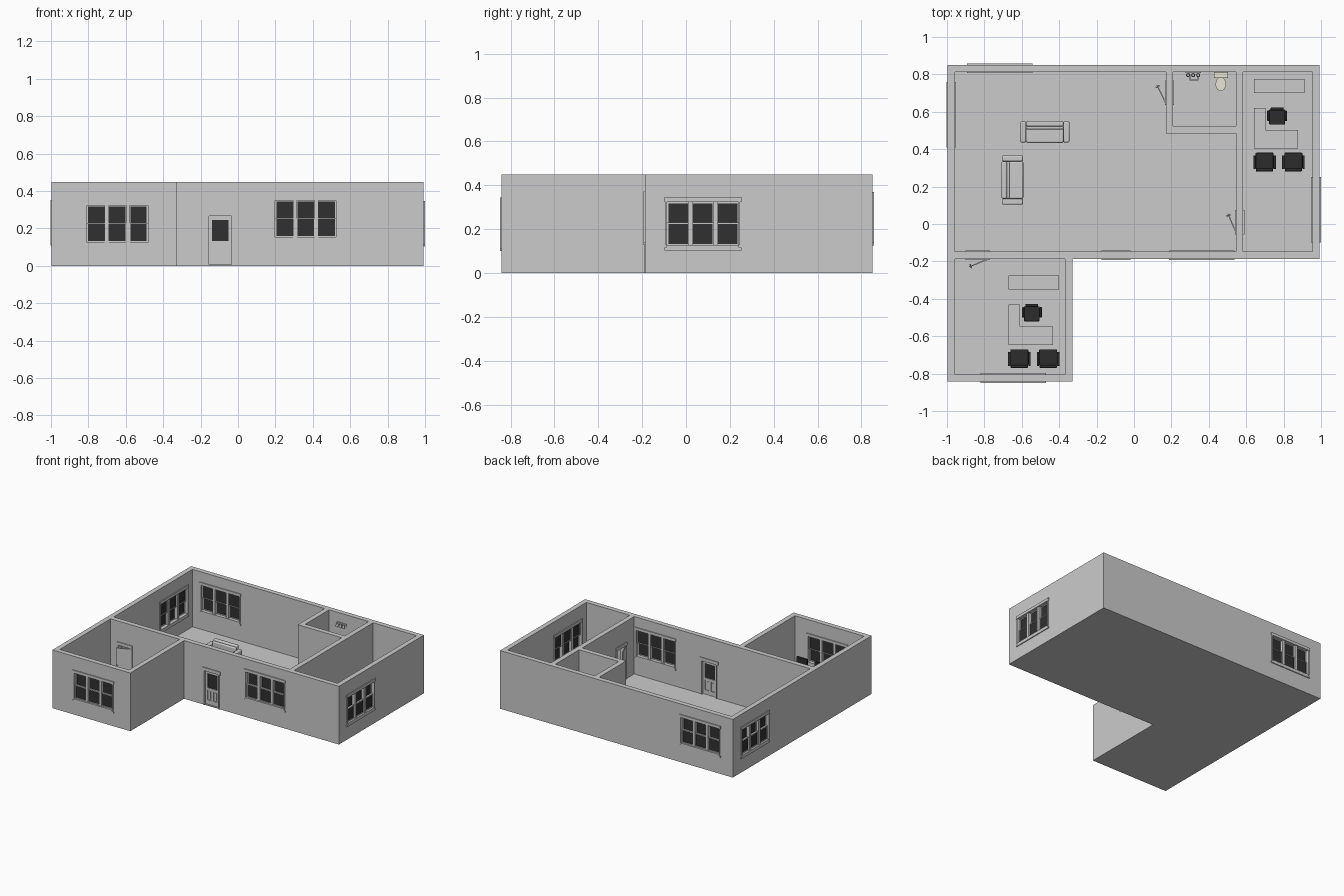
import bpy, bmesh, math
from mathutils import Matrix, Vector


def material(name, rgb):
    m = bpy.data.materials.new(name)
    m.diffuse_color = (*rgb, 1)
    return m


GLASS = material("dark_glass", (0.03, 0.03, 0.03))
BLACK = material("black_fabric", (0.025, 0.025, 0.025))
CREAM = material("cream_ceramic", (0.8, 0.78, 0.66))
H, FLOOR, T = 0.449, 0.006, 0.019        # wall height, floor, half wall thickness


def finish(name, bm, mat=None, mtx=Matrix(), bevel=0):
    bmesh.ops.transform(bm, matrix=mtx, verts=bm.verts)
    bmesh.ops.recalc_face_normals(bm, faces=bm.faces)
    me = bpy.data.meshes.new(name)
    bm.to_mesh(me)
    bm.free()
    ob = bpy.data.objects.new(name, me)
    bpy.context.collection.objects.link(ob)
    if mat:
        me.materials.append(mat)
    if bevel:
        b = ob.modifiers.new("soft_edges", 'BEVEL')
        b.width, b.segments = bevel, 3
        bpy.context.view_layer.objects.active = ob
        bpy.ops.object.select_all(action='DESELECT')
        ob.select_set(True)
        bpy.ops.object.shade_smooth_by_angle(angle=math.radians(40))
    return ob


def boxes(name, items, mat=None, mtx=Matrix(), bevel=0):
    """One object from boxes given as (x0, x1, y0, y1, z0, z1)."""
    bm = bmesh.new()
    for x0, x1, y0, y1, z0, z1 in items:
        m = Matrix.Translation(((x0 + x1) / 2, (y0 + y1) / 2, (z0 + z1) / 2))
        bmesh.ops.create_cube(bm, size=1, matrix=m @ Matrix.Diagonal((x1 - x0, y1 - y0, z1 - z0, 1)))
    return finish(name, bm, mat, mtx, bevel)


def prism(name, outlines, z0, z1, mat=None, mtx=Matrix()):
    bm = bmesh.new()
    for pts in outlines:
        f = bm.faces.new([bm.verts.new((x, y, z0)) for x, y in pts])
        new = bmesh.ops.extrude_face_region(bm, geom=[f])["geom"]
        bmesh.ops.translate(bm, vec=(0, 0, z1 - z0), verts=[v for v in new if isinstance(v, bmesh.types.BMVert)])
    return finish(name, bm, mat, mtx)


def rect(x0, x1, y0, y1):
    return [(x0, y0), (x1, y0), (x1, y1), (x0, y1)]


def at(x, y, z=0, deg=0):
    return Matrix.Translation((x, y, z)) @ Matrix.Rotation(math.radians(deg), 4, 'Z')


def cut(ob, cutter):
    mod = ob.modifiers.new("cut", 'BOOLEAN')
    mod.operation, mod.solver, mod.object = 'DIFFERENCE', 'EXACT', cutter
    dg = bpy.context.evaluated_depsgraph_get()
    me = bpy.data.meshes.new_from_object(ob.evaluated_get(dg))
    ob.modifiers.clear()
    ob.data = me
    bpy.data.objects.remove(cutter)


# openings: local x runs along the wall, local -y points outwards
windows = {"annex": at(-0.645, -0.823, 0.2225), "front": at(0.362, -0.167, 0.25),
           "right": at(0.973, 0.077, 0.224, 90), "left": at(-0.977, 0.583, 0.23, -90),
           "back": at(-0.718, 0.832, 0.248, 180)}
doorways = {"entry": (at(-0.095, -0.167), 0.06, 0.0775), "annex": (at(-0.835, -0.167), 0.055, 0.065),
            "bath": (at(0.19, 0.701, 0, -90), 0.055, 0.065), "office": (at(0.565, 0.01, 0, -90), 0.055, 0.065)}

# shell: outline minus rooms minus openings
shell = prism("walls_and_floor", [[(-0.996, -0.842), (-0.33, -0.842), (-0.33, -0.186), (0.992, -0.186),
                                   (0.992, 0.851), (-0.996, 0.851)]], 0, H)
cut(shell, prism("rooms", [
    [(-0.958, -0.148), (0.546, -0.148), (0.546, 0.485), (0.171, 0.485), (0.171, 0.813), (-0.958, 0.813)],
    rect(0.209, 0.546, 0.523, 0.813), rect(0.584, 0.954, -0.148, 0.813),
    rect(-0.958, -0.368, -0.804, -0.186)], FLOOR, 0.6))
for m in windows.values():
    cut(shell, boxes("hole", [(-0.163, 0.163, -0.03, 0.03, -0.097, 0.1)], mtx=m))
for m, w, _ in doorways.values():
    cut(shell, boxes("hole", [(-w, w, -0.03, 0.03, FLOOR, 0.265)], mtx=m))

# triple double-hung windows with trim on both faces
for name, m in windows.items():
    frame, glass = [], []
    for s in (-1, 1):
        a, b = sorted((s * T, s * (T + 0.007)))
        frame += [(-0.175, 0.175, a, b, 0.1, 0.122), (-0.175, 0.175, a, b, -0.122, -0.108),
                  (-0.165, 0.165, a, b, -0.108, -0.097)]
        frame += [(min(c, c + e), max(c, c + e), a, b, -0.097, 0.1)
                  for c, e in ((-0.163, -0.007), (0.163, 0.007))]
    frame += [(c - 0.011, c + 0.011, -T, T, -0.097, 0.1) for c in (-0.0567, 0.0567)]
    for c in (-0.113, 0, 0.113):
        for y, z0, z1 in ((-0.012, -0.097, 0.006), (0.0, -0.002, 0.1)):
            frame += [(c - 0.05, c - 0.044, y, y + 0.012, z0, z1), (c + 0.044, c + 0.05, y, y + 0.012, z0, z1),
                      (c - 0.045, c + 0.045, y, y + 0.012, z0, z0 + 0.006),
                      (c - 0.045, c + 0.045, y, y + 0.012, z1 - 0.006, z1)]
            glass.append((c - 0.045, c + 0.045, y + 0.004, y + 0.008, z0 + 0.003, z1 - 0.003))
    boxes(name + "_window_frame", frame, mtx=m)
    boxes(name + "_window_glass", glass, GLASS, m)

# door casings
for name, (m, w, head) in doorways.items():
    casing = []
    for s in (-1, 1):
        a, b = sorted((s * T, s * (T + 0.006)))
        casing += [(-w - 0.008, -w, a, b, FLOOR if s > 0 else 0.001, 0.265),
                   (w, w + 0.008, a, b, FLOOR if s > 0 else 0.001, 0.265), (-head, head, a, b, 0.265, 0.29)]
    boxes(name + "_door_casing", casing, mtx=m)

# entry door: glazed above, two panels below
m = doorways["entry"][0]
boxes("entry_door", [(-0.06, -0.043, -0.008, 0.008, FLOOR, 0.265), (0.043, 0.06, -0.008, 0.008, FLOOR, 0.265),
                     (-0.043, 0.043, -0.008, 0.008, 0.245, 0.265), (-0.043, 0.043, -0.008, 0.008, 0.115, 0.133),
                     (-0.043, 0.043, -0.008, 0.008, FLOOR, 0.04), (-0.008, 0.008, -0.008, 0.008, 0.04, 0.115),
                     (-0.043, 0.043, -0.003, 0.003, 0.04, 0.115), (-0.034, -0.017, -0.006, 0.006, 0.049, 0.106),
                     (0.017, 0.034, -0.006, 0.006, 0.049, 0.106)], mtx=m)
boxes("entry_door_glass", [(-0.043, 0.043, -0.003, 0.003, 0.133, 0.245)], GLASS, m)

# open interior door leaves with knobs, swung from the hinge
for name, x, y, deg in (("annex", -0.78, -0.188, 202), ("bath", 0.17, 0.646, 116), ("office", 0.545, -0.045, 113)):
    m = at(x, y, 0, deg)
    boxes(name + "_door_leaf", [(0, 0.108, -0.003, 0.003, FLOOR + 0.002, 0.263)], mtx=m)
    bm = bmesh.new()
    for s in (-1, 1):
        bmesh.ops.create_uvsphere(bm, u_segments=10, v_segments=6, radius=0.005,
                                  matrix=Matrix.Translation((0.1, s * 0.007, 0.13)))
    finish(name + "_door_knobs", bm, mtx=m)

# sofas, back towards local +y
for i, m in enumerate((at(-0.477, 0.492, FLOOR), at(-0.65, 0.235, FLOOR, 90))):
    boxes(f"sofa_{i}_body", [(-0.132, -0.1, -0.056, 0.056, 0.006, 0.09), (0.1, 0.132, -0.056, 0.056, 0.006, 0.09),
                             (-0.1, 0.1, 0.03, 0.058, 0.006, 0.118), (-0.1, 0.1, -0.054, 0.03, 0.006, 0.04)],
          mtx=m, bevel=0.008)
    boxes(f"sofa_{i}_cushions", [(-0.1, 0.1, -0.058, 0.02, 0.04, 0.064), (-0.1, 0.1, 0.014, 0.034, 0.062, 0.108)],
          mtx=m, bevel=0.008)
    boxes(f"sofa_{i}_feet", [(x - 0.006, x + 0.006, y - 0.006, y + 0.006, 0, 0.01)
                             for x in (-0.118, 0.118) for y in (-0.045, 0.045)], mtx=m)


def cylinder(bm, r0, r1, z0, z1, x=0, y=0, sx=1, sy=1, n=20):
    bmesh.ops.create_cone(bm, cap_ends=True, segments=n, radius1=r0, radius2=r1, depth=z1 - z0,
                          matrix=Matrix.Translation((x, y, (z0 + z1) / 2)) @ Matrix.Diagonal((sx, sy, 1, 1)))


# the same furniture stands in both offices
for name, ox, oy in (("annex", 0, 0), ("office", 1.311, 1.051)):
    m = at(ox, oy, FLOOR)
    prism(name + "_desk_top", [[(-0.67, -0.647), (-0.434, -0.647), (-0.434, -0.548), (-0.609, -0.548),
                                (-0.609, -0.43), (-0.67, -0.43)]], 0.104, 0.112, mtx=m)
    boxes(name + "_desk_panels", [(-0.664, -0.44, -0.641, -0.635, 0, 0.104), (-0.446, -0.44, -0.635, -0.554, 0, 0.104),
                                  (-0.664, -0.658, -0.635, -0.436, 0, 0.104),
                                  (-0.658, -0.615, -0.49, -0.436, 0, 0.104)], mtx=m)
    boxes(name + "_credenza", [(-0.67, -0.4, -0.35, -0.275, 0, 0.112)], mtx=m)
    # desk chair facing the desk
    c = at(ox - 0.546, oy - 0.475, FLOOR)
    boxes(name + "_desk_chair", [(-0.042, 0.042, -0.045, 0.035, 0.066, 0.084), (-0.034, 0.034, 0.032, 0.048, 0.08, 0.168),
                                 (-0.053, -0.041, -0.025, 0.03, 0.1, 0.108), (0.041, 0.053, -0.025, 0.03, 0.1, 0.108),
                                 (-0.05, -0.044, -0.005, 0.01, 0.072, 0.1), (0.044, 0.05, -0.005, 0.01, 0.072, 0.1)],
          BLACK, c, 0.003)
    bm = bmesh.new()
    cylinder(bm, 0.006, 0.006, 0.01, 0.068, n=10)
    for k in range(5):
        bmesh.ops.create_cube(bm, size=1, matrix=Matrix.Rotation(k * math.tau / 5, 4, 'Z')
                              @ Matrix.Translation((0.022, 0, 0.009)) @ Matrix.Diagonal((0.044, 0.008, 0.008, 1)))
        cylinder(bm, 0.005, 0.005, 0, 0.01, 0.04 * math.cos(k * math.tau / 5), 0.04 * math.sin(k * math.tau / 5), n=8)
    finish(name + "_desk_chair_base", bm, BLACK, c)
    # two guest armchairs, backs away from the desk
    for i, x in enumerate((-0.613, -0.459)):
        c = at(ox + x, oy - 0.72, FLOOR)
        boxes(f"{name}_guest_chair_{i}", [(-0.048, 0.048, -0.035, 0.05, 0.055, 0.08),
                                          (-0.046, 0.046, -0.05, -0.033, 0.06, 0.16)], BLACK, c, 0.004)
        rails = []
        for s in (-1, 1):
            a, b = sorted((s * 0.048, s * 0.06))
            rails += [(a, b, -0.038, 0.036, 0.1, 0.108), (a, b, -0.038, -0.028, 0, 0.1), (a, b, 0.026, 0.036, 0, 0.1)]
        boxes(f"{name}_guest_chair_{i}_arms", rails, BLACK, c)

# toilet
boxes("toilet_tank", [(0.43, 0.5, 0.783, 0.81, 0.07, 0.125), (0.427, 0.503, 0.78, 0.812, 0.125, 0.132)],
      CREAM, bevel=0.003)
bm = bmesh.new()
cylinder(bm, 0.018, 0.026, FLOOR, 0.066, 0.464, 0.748, 1, 1.35)
cylinder(bm, 0.028, 0.028, 0.066, 0.074, 0.464, 0.748, 1, 1.35)
finish("toilet_bowl", bm, CREAM)

# pedestal sink with tap
boxes("sink_basin", [(0.297, 0.345, 0.766, 0.772, 0.115, 0.137), (0.297, 0.345, 0.796, 0.813, 0.115, 0.137),
                     (0.297, 0.303, 0.772, 0.796, 0.115, 0.137), (0.339, 0.345, 0.772, 0.796, 0.115, 0.137),
                     (0.303, 0.339, 0.772, 0.796, 0.115, 0.12), (0.319, 0.323, 0.785, 0.803, 0.148, 0.152),
                     (0.319, 0.323, 0.8, 0.804, 0.137, 0.15)])
bm = bmesh.new()
cylinder(bm, 0.013, 0.01, FLOOR, 0.115, 0.321, 0.793)
finish("sink_pedestal", bm)

# three-lamp wall light
boxes("wall_light_bar", [(0.275, 0.357, 0.807, 0.813, 0.362, 0.378)])
bm = bmesh.new()
for x in (0.289, 0.316, 0.343):
    cylinder(bm, 0.011, 0.007, 0.35, 0.374, x, 0.796, n=12)
finish("wall_light_shades", bm)
